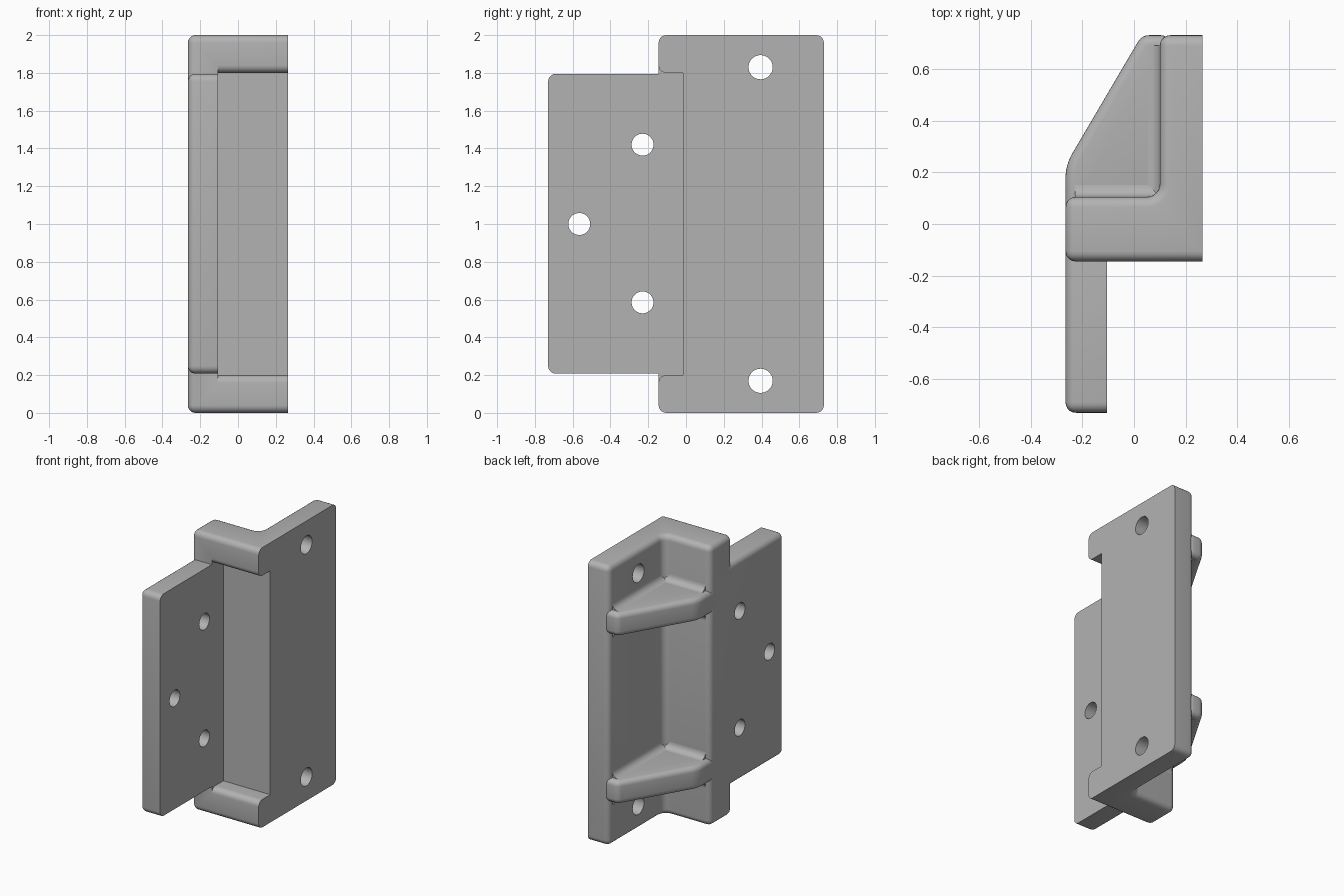
import bpy, bmesh, math
from mathutils import Vector

default = bpy.data.objects.get("Cube")
if default:
    bpy.data.objects.remove(default, do_unlink=True)

# One plain grey casting colour
grey = bpy.data.materials.new("cast_grey")
grey.use_nodes = True
grey.diffuse_color = (0.45, 0.45, 0.45, 1)
grey.node_tree.nodes["Principled BSDF"].inputs["Base Color"].default_value = (0.45, 0.45, 0.45, 1)

# Shared dimensions
LEFT, RIGHT = -0.265, 0.265     # outer faces
FRONT, BACK = -0.73, 0.73
WEB_FRONT, WEB_BACK = -0.145, 0.105
FLANGE_X, LEAF_X = 0.10, -0.105
R = 0.04


def prism(bm, points, vec):
    """Extrude a closed loop of points along vec."""
    a = [bm.verts.new(p) for p in points]
    b = [bm.verts.new(Vector(p) + Vector(vec)) for p in points]
    bm.faces.new(a[::-1])
    bm.faces.new(b)
    for i in range(len(a)):
        j = (i + 1) % len(a)
        bm.faces.new((a[i], a[j], b[j], b[i]))
    bmesh.ops.recalc_face_normals(bm, faces=bm.faces[:])


def fillet_outline(corners, z, steps=6):
    """Outline in plan; each corner is (x, y, radius)."""
    out = []
    for i, (x, y, r) in enumerate(corners):
        p = Vector((x, y))
        if not r:
            out.append((x, y, z))
            continue
        u = (Vector(corners[i - 1][:2]) - p).normalized()
        v = (Vector(corners[(i + 1) % len(corners)][:2]) - p).normalized()
        half = u.angle(v) / 2
        centre = p + (u + v).normalized() * (r / math.sin(half))
        start = p + u * (r / math.tan(half)) - centre
        end = p + v * (r / math.tan(half)) - centre
        total = start.angle(end)
        for k in range(steps + 1):
            t = k / steps
            d = (start * math.sin((1 - t) * total) + end * math.sin(t * total)) / math.sin(total)
            out.append((*(centre + d), z))
    return out


def round_edges(bm, radius, flat_x=None):
    """Round the crisp edges, leaving those in the machined plane x = flat_x sharp."""
    def in_plane(e):
        return flat_x is not None and all(abs(v.co.x - flat_x) < 1e-4 for v in e.verts)
    edges = [e for e in bm.edges if e.calc_face_angle(0) > 0.5 and not in_plane(e)]
    bmesh.ops.bevel(bm, geom=edges, offset=radius, offset_type='OFFSET', segments=5,
                    profile=0.5, affect='EDGES', clamp_overlap=True)


def hole(bm, y, z, r, sides=40):
    ring = [(-0.5, y + r * math.cos(2 * math.pi * i / sides),
             z + r * math.sin(2 * math.pi * i / sides)) for i in range(sides)]
    prism(bm, ring, (1, 0, 0))


def make_object(name, bm):
    mesh = bpy.data.meshes.new(name)
    bm.to_mesh(mesh)
    bm.free()
    mesh.materials.append(grey)
    ob = bpy.data.objects.new(name, mesh)
    bpy.context.collection.objects.link(ob)
    return ob


def activate(ob):
    for other in bpy.context.selected_objects:
        other.select_set(False)
    ob.select_set(True)
    bpy.context.view_layer.objects.active = ob


def cut(ob, cutter_bm):
    cutter = make_object("cutter", cutter_bm)
    cutter.hide_render = True
    mod = ob.modifiers.new("cut", 'BOOLEAN')
    mod.operation, mod.solver, mod.object = 'DIFFERENCE', 'EXACT', cutter
    activate(ob)
    bpy.ops.object.modifier_apply(modifier=mod.name)
    bpy.data.objects.remove(cutter, do_unlink=True)


def smooth(ob):
    activate(ob)
    bpy.ops.object.shade_smooth_by_angle(angle=math.radians(32))


# Angle body: web and mounting flange
bm = bmesh.new()
plan = [(LEFT, WEB_FRONT, 0), (RIGHT, WEB_FRONT, 0), (RIGHT, BACK, 0),
        (FLANGE_X, BACK, 0), (FLANGE_X, WEB_BACK, 0.05), (LEFT, WEB_BACK, 0)]
prism(bm, fillet_outline(plan, 0), (0, 0, 2))
round_edges(bm, R, RIGHT)
body = make_object("angle_body", bm)

# Front recess with rounded lips, and flange bolt holes
cutter = bmesh.new()
upper = [(-0.3, 1.85), (WEB_FRONT - 0.002, 1.85)]
for k in range(7):
    a = k / 6 * math.pi / 2
    upper.append((WEB_FRONT + R - R * math.cos(a), 1.8 + R - R * math.sin(a)))
upper.append((-0.015, 1.8))
side = upper + [(y, 2 - z) for y, z in reversed(upper)]
prism(cutter, [(LEAF_X, y, z) for y, z in side], (0.6, 0, 0))
cut(body, cutter)
cutter = bmesh.new()
for z in (0.17, 1.83):
    hole(cutter, 0.395, z, 0.064)
cut(body, cutter)
smooth(body)

# Front leaf with three screw holes
bm = bmesh.new()
outline = [(LEFT, FRONT), (LEAF_X, FRONT), (LEAF_X, 0.05), (LEFT, 0.05)]
prism(bm, [(x, y, 0.208) for x, y in outline], (0, 0, 1.587))
round_edges(bm, R, LEAF_X)
leaf = make_object("front_leaf", bm)
cutter = bmesh.new()
for y, z in ((-0.23, 0.585), (-0.23, 1.42), (-0.565, 1.0)):
    hole(cutter, y, z, 0.058)
cut(leaf, cutter)
smooth(leaf)


def fillet_profile(r=0.045, e=0.02, steps=6):
    """Concave corner section as (outward, upward) pairs."""
    arc = [(r - r * math.sin(k / steps * math.pi / 2), r - r * math.cos(k / steps * math.pi / 2))
           for k in range(steps + 1)]
    return arc + [(-e, r), (-e, -e), (r, -e)]


# Gusset ribs behind the web, blended into both walls
rib_plan = [(0.14, 0.02, 0), (LEFT, 0.02, 0), (LEFT, 0.228, 0.19),
            (0.03, BACK, 0.05), (0.14, BACK, 0)]
THICK = 0.165
for name, mid in (("lower_gusset", 0.4), ("upper_gusset", 1.6)):
    bm = bmesh.new()
    prism(bm, fillet_outline(rib_plan, mid - THICK / 2), (0, 0, THICK))
    round_edges(bm, 0.036)
    for s in (-1, 1):
        z0 = mid + s * THICK / 2
        prism(bm, [(FLANGE_X - u, 0.08, z0 + s * h) for u, h in fillet_profile()], (0, 0.61, 0))
        prism(bm, [(-0.228, WEB_BACK + u, z0 + s * h) for u, h in fillet_profile()], (0.35, 0, 0))
    smooth(make_object(name, bm))
